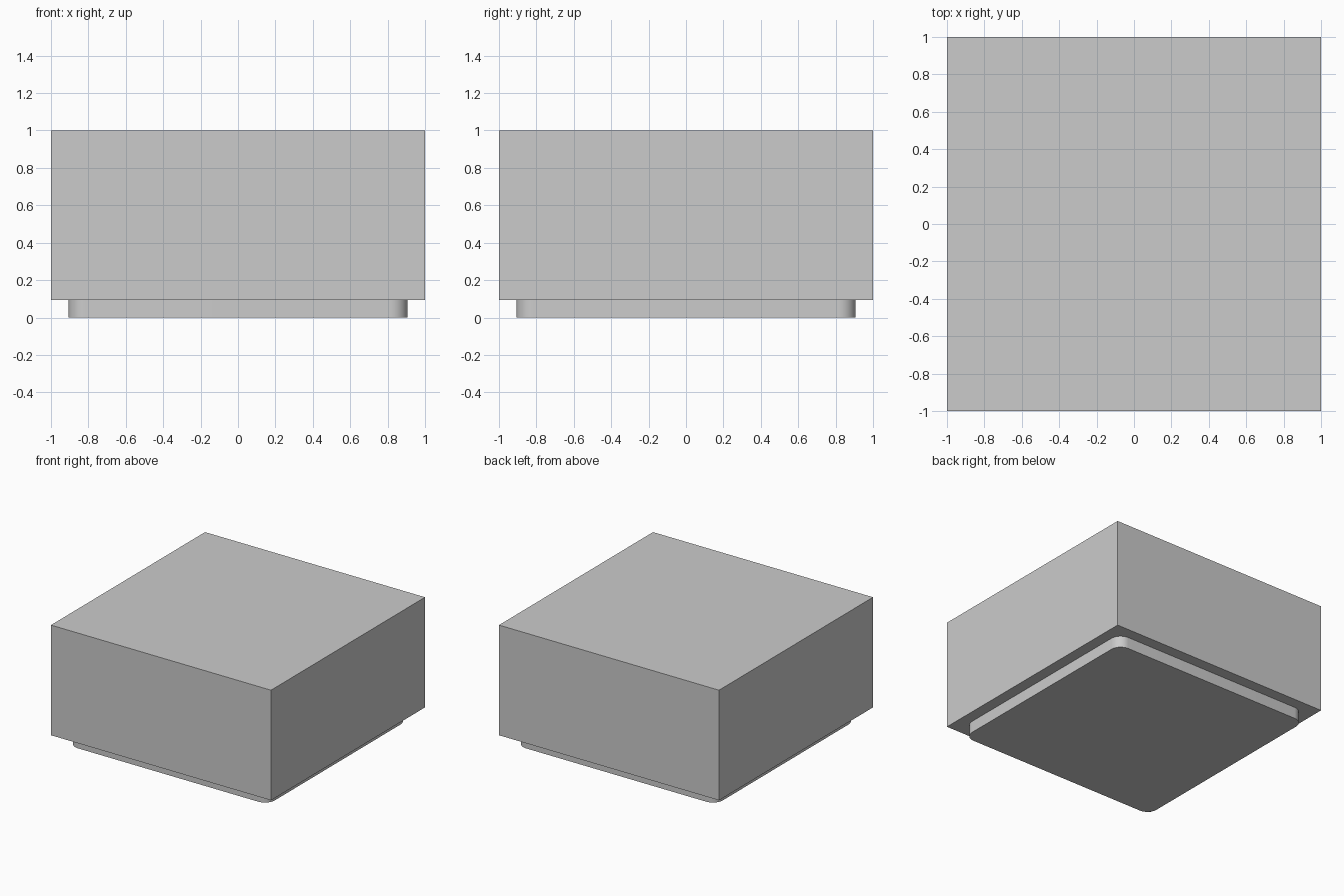
import bpy, bmesh, math

if "Cube" in bpy.data.objects:
    bpy.data.objects.remove(bpy.data.objects["Cube"])


def prism(name, outline, z0, z1):
    """Extrude a closed xy outline from z0 to z1."""
    bm = bmesh.new()
    face = bm.faces.new([bm.verts.new((x, y, z0)) for x, y in outline])
    ext = bmesh.ops.extrude_face_region(bm, geom=[face], use_keep_orig=True)
    for v in ext["geom"]:
        if isinstance(v, bmesh.types.BMVert):
            v.co.z = z1
    bmesh.ops.recalc_face_normals(bm, faces=bm.faces)
    mesh = bpy.data.meshes.new(name)
    bm.to_mesh(mesh)
    bm.free()
    obj = bpy.data.objects.new(name, mesh)
    bpy.context.collection.objects.link(obj)
    return obj


def rounded_square(half, radius, steps):
    pts = []
    for k, (sx, sy) in enumerate([(1, 1), (-1, 1), (-1, -1), (1, -1)]):
        for i in range(steps + 1):
            a = math.pi / 2 * (k + i / steps)
            pts.append((sx * (half - radius) + radius * math.cos(a),
                        sy * (half - radius) + radius * math.sin(a)))
    return pts


SPLIT = 0.095

# Main block with sharp corners
prism("main_block", [(1, 1), (-1, 1), (-1, -1), (1, -1)], SPLIT, 1.0)

# Recessed plinth with rounded vertical corners
plinth = prism("plinth", rounded_square(0.907, 0.09, 12), 0.0, SPLIT)
bpy.context.view_layer.objects.active = plinth
plinth.select_set(True)
bpy.ops.object.shade_smooth_by_angle(angle=math.radians(30))
